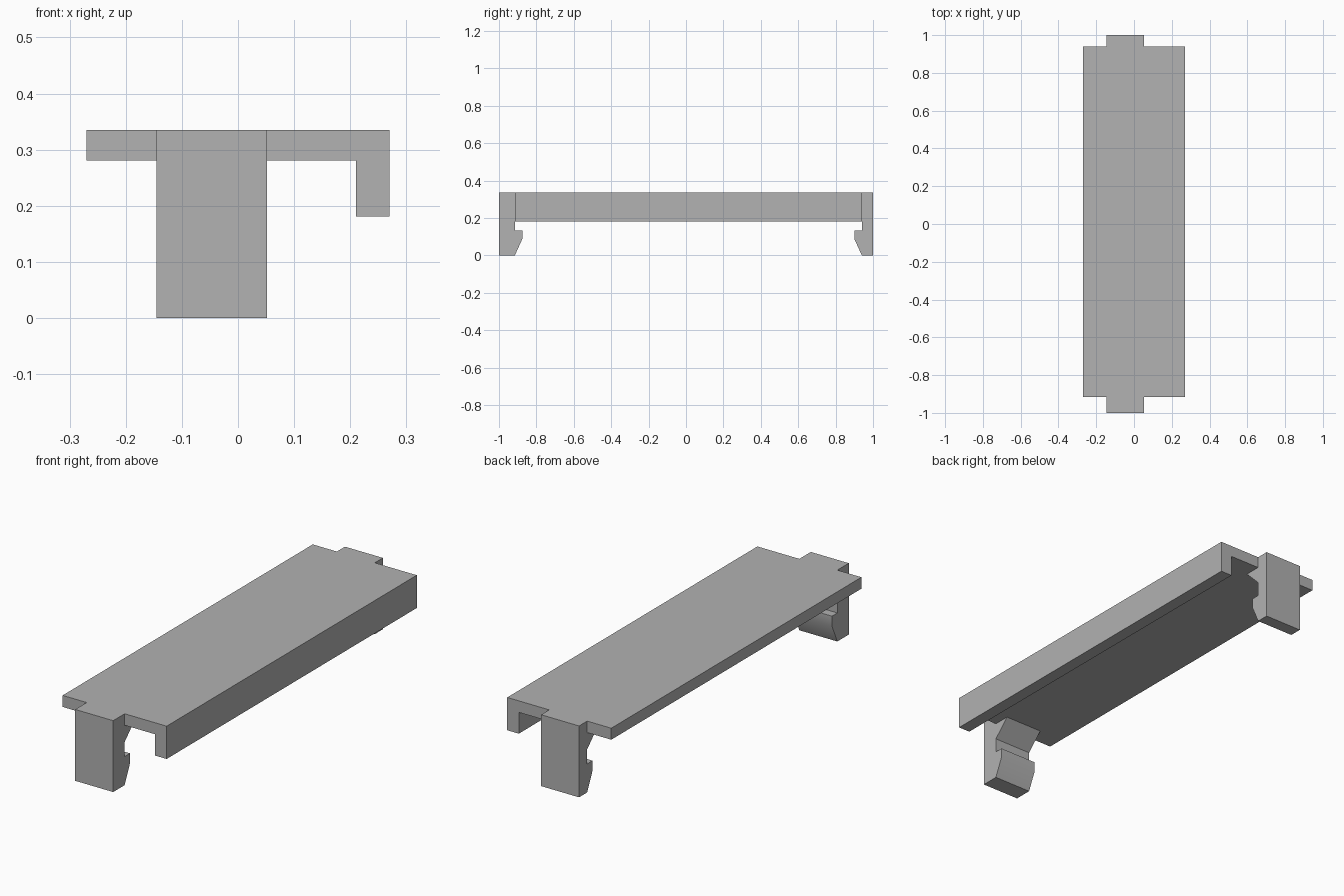
import bpy
import bmesh
import math
from mathutils import Vector

cube = bpy.data.objects.get("Cube")
if cube:
    bpy.data.objects.remove(cube, do_unlink=True)

grey = bpy.data.materials.new("plain grey")
grey.use_nodes = True
grey.diffuse_color = (0.445, 0.445, 0.445, 1)
grey.node_tree.nodes["Principled BSDF"].inputs["Base Color"].default_value = grey.diffuse_color


def extrude_profile(name, points, offset):
    """Sweep a closed outline of 3D points along an offset."""
    bm = bmesh.new()
    face = bm.faces.new([bm.verts.new(p) for p in points])
    swept = bmesh.ops.extrude_face_region(bm, geom=[face], use_keep_orig=True)
    moved = [g for g in swept["geom"] if isinstance(g, bmesh.types.BMVert)]
    bmesh.ops.translate(bm, verts=moved, vec=Vector(offset))
    bmesh.ops.recalc_face_normals(bm, faces=bm.faces)
    mesh = bpy.data.meshes.new(name)
    bm.to_mesh(mesh)
    bm.free()
    mesh.materials.append(grey)
    obj = bpy.data.objects.new(name, mesh)
    bpy.context.collection.objects.link(obj)
    bpy.ops.object.select_all(action="DESELECT")
    obj.select_set(True)
    bpy.context.view_layer.objects.active = obj
    bpy.ops.object.shade_smooth_by_angle(angle=math.radians(32))
    return obj


TOP, UNDER, LIP = 0.335, 0.281, 0.181
FRONT, BACK = -0.915, 0.94
HALF = 0.27

# Flat cover with a lip along its left edge
cover = [(-HALF, TOP), (-HALF, UNDER), (0.21, UNDER), (0.21, LIP), (HALF, LIP), (HALF, TOP)]
extrude_profile("cover_plate", [(x, FRONT, z) for x, z in cover], (0, BACK - FRONT, 0))


# Snap clip: upright strip, hooked foot and sloped brace under the cover
def snap_clip(name, inner, side):
    outline = [
        (side, 0), (inner, 0),
        (inner - side * 0.04, 0.088), (inner - side * 0.04, 0.134),
        (inner, 0.134), (inner, 0.202),
        (inner - side * 0.079, UNDER), (inner, UNDER),
        (inner, TOP), (side, TOP),
    ]
    extrude_profile(name, [(-0.145, y, z) for y, z in outline], (0.197, 0, 0))


snap_clip("front_clip", FRONT, -1)
snap_clip("back_clip", BACK, 1)
